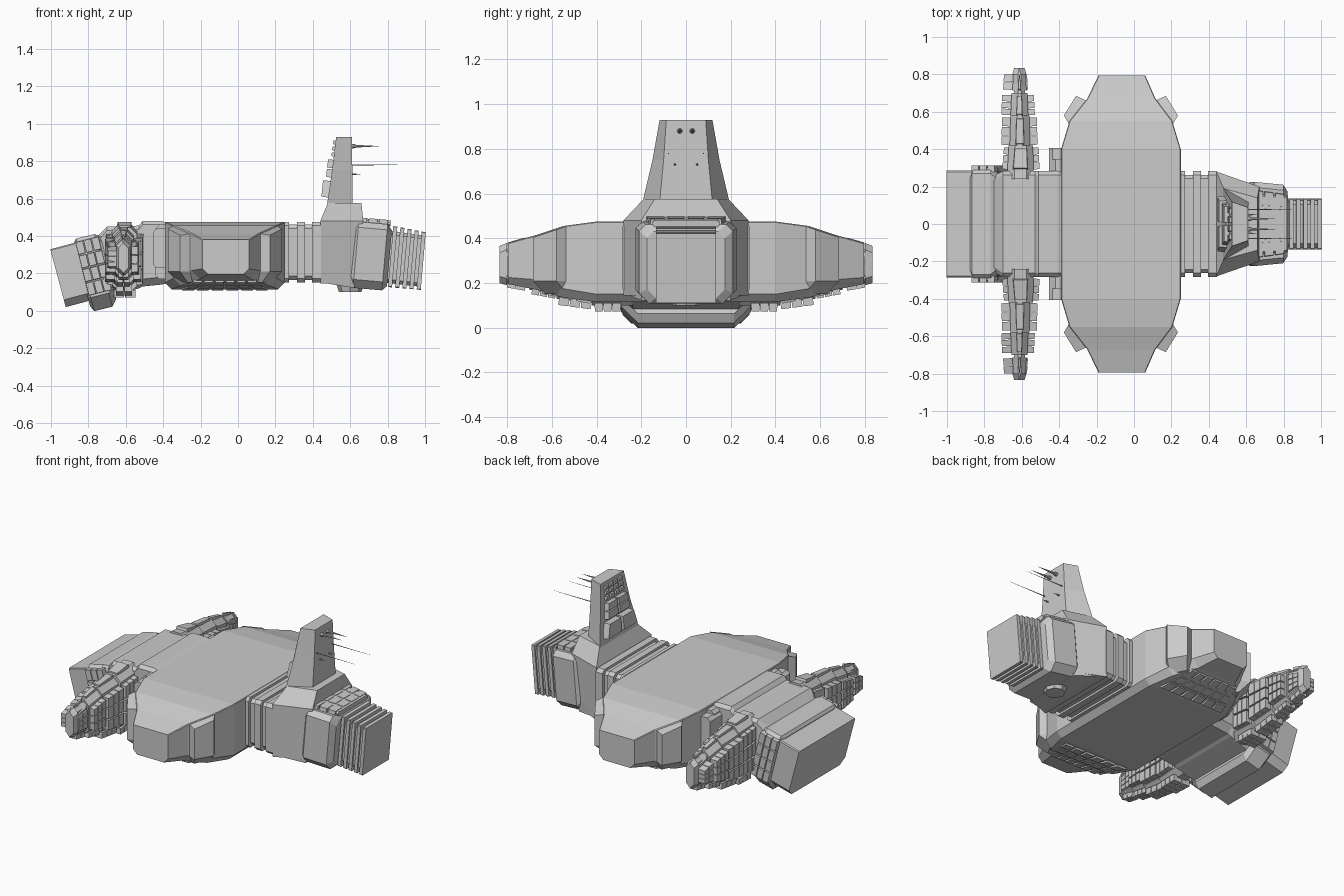
import bpy, bmesh, math
from mathutils import Vector, Matrix

if "Cube" in bpy.data.objects:
    bpy.data.objects.remove(bpy.data.objects["Cube"])


def finish(name, bm, rot=None, mirror=False):
    """Tilt about the y axis (angle, cx, cz), fix normals, optionally mirror across y = 0."""
    if rot:
        c = Vector((rot[1], 0, rot[2]))
        bmesh.ops.rotate(bm, verts=bm.verts, cent=c, matrix=Matrix.Rotation(-math.radians(rot[0]), 3, 'Y'))
    bmesh.ops.recalc_face_normals(bm, faces=bm.faces)
    me = bpy.data.meshes.new(name)
    bm.to_mesh(me)
    bm.free()
    ob = bpy.data.objects.new(name, me)
    bpy.context.collection.objects.link(ob)
    if mirror:
        m = ob.modifiers.new("mirror", 'MIRROR')
        m.use_axis = (False, True, False)
        m.use_mirror_merge = False
    return ob


def loft(name, rings, rot=None, mirror=False):
    bm = bmesh.new()
    vs = [[bm.verts.new(p) for p in r] for r in rings]
    n = len(vs[0])
    for a, b in zip(vs, vs[1:]):
        for i in range(n):
            bm.faces.new((a[i], a[(i + 1) % n], b[(i + 1) % n], b[i]))
    bm.faces.new(vs[0])
    bm.faces.new(vs[-1])
    return finish(name, bm, rot, mirror)


def octagon(a0, a1, b0, b1, ct, cb):
    return [(a0 + cb, b0), (a1 - cb, b0), (a1, b0 + cb), (a1, b1 - ct),
            (a1 - ct, b1), (a0 + ct, b1), (a0, b1 - ct), (a0, b0 + cb)]


def ring_y(y, x0, x1, z0, z1, ct, cb):
    return [(a, y, b) for a, b in octagon(x0, x1, z0, z1, ct, cb)]


def ring_x(x, w, z0, z1, ct=.02, cb=.02):
    return [(x, a, b) for a, b in octagon(-w, w, z0, z1, ct, cb)]


def ring_z(z, x0, x1, w0, w1):
    return [(x0, -w0, z), (x1, -w1, z), (x1, w1, z), (x0, w0, z)]


def grid(name, quad, out, nu, nv, t=.02, gap=.12, rot=None, mirror=False):
    """Raised bevelled plates in nu x nv cells over a quad, facing out."""
    q = [Vector(p) for p in quad]
    n = (q[1] - q[0]).cross(q[3] - q[0]).normalized()
    if n.dot(Vector(out)) < 0:
        n = -n

    def at(u, v):
        return q[0].lerp(q[1], u).lerp(q[3].lerp(q[2], u), v)
    bm = bmesh.new()
    for i in range(nu):
        for j in range(nv):
            lo, hi = [], []
            for du, dv in ((0, 0), (1, 0), (1, 1), (0, 1)):
                g, k = gap / 2, gap
                lo.append(bm.verts.new(at((i + g + du * (1 - 2 * g)) / nu, (j + g + dv * (1 - 2 * g)) / nv) - n * .01))
                hi.append(bm.verts.new(at((i + k + du * (1 - 2 * k)) / nu, (j + k + dv * (1 - 2 * k)) / nv) + n * t))
            for k in range(4):
                bm.faces.new((lo[k], lo[(k + 1) % 4], hi[(k + 1) % 4], hi[k]))
            bm.faces.new(hi)
            bm.faces.new(lo)
    return finish(name, bm, rot, mirror)


def rod(name, p, r1, r2, length, axis, sides, mirror=False):
    bm = bmesh.new()
    rot = Vector((0, 0, 1)).rotation_difference(Vector(axis)).to_matrix().to_4x4()
    m = Matrix.Translation(Vector(p) + Vector(axis) * length / 2) @ rot
    bmesh.ops.create_cone(bm, cap_ends=True, segments=sides, radius1=r1, radius2=r2, depth=length, matrix=m)
    return finish(name, bm, None, mirror)


# Main hull: wide body tapering to both side tips
half = [(.40, -.39, .25, .115, .475, .004, .035), (.55, -.345, .205, .135, .455, .004, .04),
        (.67, -.25, .115, .17, .415, .004, .045), (.795, -.19, .06, .195, .38, .004, .03)]
loft("main_hull", [ring_y(-h[0], *h[1:]) for h in reversed(half)] + [ring_y(*h) for h in half])

# Corner pods on the hull shoulders, their tops following the hull slope
pod = [(.13, .48), (.275, .53), (.305, .58), (.24, .685), (.185, .66), (.13, .60)]
for s, side in ((1, "rear"), (-1, "fore")):
    rings = [[(-.07 + s * (.07 + (x - .07) * k), y * f, z) for x, y in pod]
             for z, k, f in ((.15, .75, .92), (.21, 1, 1))]
    rings.append([(-.07 + s * x, y, .455 - max(0, y - .53) * .33) for x, y in pod])
    loft("hull_pod_" + side, rings, mirror=True)

# Hull underside plates at both ends
grid("hull_under_plates", [(-.31, .42, .118), (.17, .42, .118), (.10, .65, .165), (-.24, .65, .165)],
     (0, .3, -1), 6, 3, .012, mirror=True)

# Ribbed neck between hull and tail
loft("neck_core", [ring_x(.2, .262, .165, .46), ring_x(.46, .262, .165, .46)])
for x, w in ((.25, .022), (.315, .043), (.395, .05)):
    loft("neck_rib", [ring_x(x, .283, .152, .475), ring_x(x + w, .283, .152, .475)])

# Tail block and tower
loft("tail_tower", [ring_z(.145, .44, .64, .28, .19), ring_z(.48, .44, .67, .28, .2),
                    ring_z(.575, .48, .66, .19, .14)])
loft("tower", [ring_z(.56, .475, .612, .195, .118), ring_z(.75, .503, .611, .15, .10),
               ring_z(.93, .525, .61, .118, .088)])
loft("tail_keel", [[(.44, -.27, .152), (.62, -.2, .122), (.62, .2, .122), (.44, .27, .152)],
                   ring_z(.2, .44, .64, .28, .19)])

# Tower fore-side fittings
grid("tower_lower_blocks", [(.48, -.16, .60), (.48, .16, .60), (.49, .13, .70), (.49, -.13, .70)], (-1, 0, 0), 2, 1, .035, .08)
grid("tower_middle_blocks", [(.495, -.12, .71), (.495, .12, .71), (.507, .10, .81), (.507, -.10, .81)], (-1, 0, 0), 2, 2, .025, .08)
grid("tower_windows", [(.51, -.10, .82), (.51, .10, .82), (.523, .09, .915), (.523, -.09, .915)], (-1, 0, 0), 4, 3, .012, .2)

# Antenna spikes
for y, z, r, l in ((.028, .88, .009, .155), (.078, .78, .003, .285), (.05, .73, .006, .055)):
    rod("antenna", (.6, y, z), r, .0005, l, (1, 0, 0), 8, mirror=True)
rod("antenna_base", (.6, .028, .88), .013, .010, .03, (1, 0, 0), 8, mirror=True)

# Engine collar, its top fittings and ribbed nozzle
ENG = (-5, .71, .29)
loft("engine_collar", [ring_x(.605, .2, .14, .45, .03, .04), ring_x(.63, .225, .115, .47, .03, .045),
                       ring_x(.785, .21, .115, .47, .03, .045), ring_x(.81, .175, .14, .44, .03, .04)], ENG)
grid("collar_top_plates", [(.62, -.19, .468), (.79, -.165, .468), (.79, .165, .468), (.62, .19, .468)],
     (0, 0, 1), 3, 4, .025, .1, ENG)
loft("collar_top_bars", [ring_x(.63, .16, .46, .49, .01, .01), ring_x(.8, .15, .46, .49, .01, .01)], ENG)
NOZ = (-5, .91, .275)
loft("nozzle_core", [ring_x(.78, .125, .14, .42), ring_x(.98, .125, .135, .41)], NOZ)
for i in range(5):
    x = .815 + i * .0385
    loft("nozzle_rib", [ring_x(x, .135, .118, .445 - i * .004, .004, .004),
                        ring_x(x + .022, .135, .118, .445 - i * .004, .004, .004)], NOZ)

# Belly disc under the tail
rod("belly_disc", (.60, 0, .145), .075, .06, .045, (0, 0, -1), 8)

# Fore block between hull and head
loft("fore_block", [ring_x(-.75, .26, .07, .40, .03, .05), ring_x(-.70, .283, .07, .45, .02, .05),
                    ring_x(-.53, .283, .12, .455, .02, .04), ring_x(-.51, .283, .13, .48, .02, .04),
                    ring_x(-.41, .283, .14, .48, .02, .04), ring_x(-.36, .283, .15, .465, .02, .04)])
for y, z0, z1, x in ((.345, .17, .46, -.44), (.405, .23, .44, -.455)):
    loft("hull_front_bracket", [ring_y(.26, x, -.36, z0, z1, .02, .02), ring_y(y, x, -.36, z0, z1, .02, .02)], mirror=True)

# Tilted head: outer slab and plated inner slab
HA, HB = (15, -.885, .195), (14, -.765, .21)
loft("head_front", [ring_x(-.965, .285, .035, .355, .006, .04), ring_x(-.78, .285, .035, .355, .006, .04)], HA)
loft("head_rear", [ring_x(-.835, .275, .035, .39, .03, .06), ring_x(-.82, .29, .005, .405, .02, .075),
                   ring_x(-.72, .29, .005, .405, .02, .075), ring_x(-.69, .275, .04, .385, .03, .06)], HB)
grid("head_side_plates", [(-.83, .288, .09), (-.70, .288, .09), (-.70, .288, .39), (-.83, .288, .39)],
     (0, 1, 0), 3, 4, .026, .06, HB, True)

# Wings: stepped segments (inner ring, outer ring, plate rows, fore and rear plate depth)
segs = [((.24, -.68, -.535, .10, .465), (.42, -.67, -.54, .10, .445), 3, .025, .03),
        ((.42, -.665, -.555, .11, .44), (.58, -.66, -.56, .13, .425), 3, .045, .04),
        ((.58, -.66, -.565, .15, .42), (.70, -.655, -.57, .17, .395), 3, .05, .035),
        ((.715, -.65, -.575, .185, .395), (.81, -.645, -.58, .20, .37), 2, .05, .008)]
for i, (a, b, nu, fore, rear) in enumerate(segs):
    loft("wing_segment", [ring_y(*a, .04, .04), ring_y(*b, .035, .035)], mirror=True)
    y0, y1 = max(a[0], .29), b[0] - .01
    for k, o, t in ((1, -1, fore), (2, 1, rear)):
        grid("wing_side_plates", [(a[k], y0, a[3] + .04), (b[k], y1, b[3] + .035), (b[k], y1, b[4] - .05),
             (a[k], y0, a[4] - .05)], (o, 0, 0), nu, 3, t, .06, None, True)
    grid("wing_under_plates", [(a[1] + .01, y0, a[3]), (b[1] + .005, y1, b[3]), (b[2] - .005, y1, b[3]),
         (a[2] - .01, y0, a[3])], (0, 0, -1), nu, 2, .028 if i < 2 else .02, .06, None, True)
    grid("wing_top_plate", [(a[1] + .03, y0, a[4]), (b[1] + .03, y1, b[4]), (b[2] - .03, y1, b[4]),
         (a[2] - .03, y0, a[4])], (0, 0, 1), 1, 1, .01, .06, None, True)

# Wing core and end caps
loft("wing_core", [ring_y(.4, -.645, -.575, .15, .41, .02, .02), ring_y(.81, -.64, -.585, .2, .37, .02, .02)], mirror=True)
loft("wing_tip", [ring_y(.8, -.65, -.575, .19, .38, .03, .03), ring_y(.835, -.64, -.585, .2, .365, .03, .03)], mirror=True)
